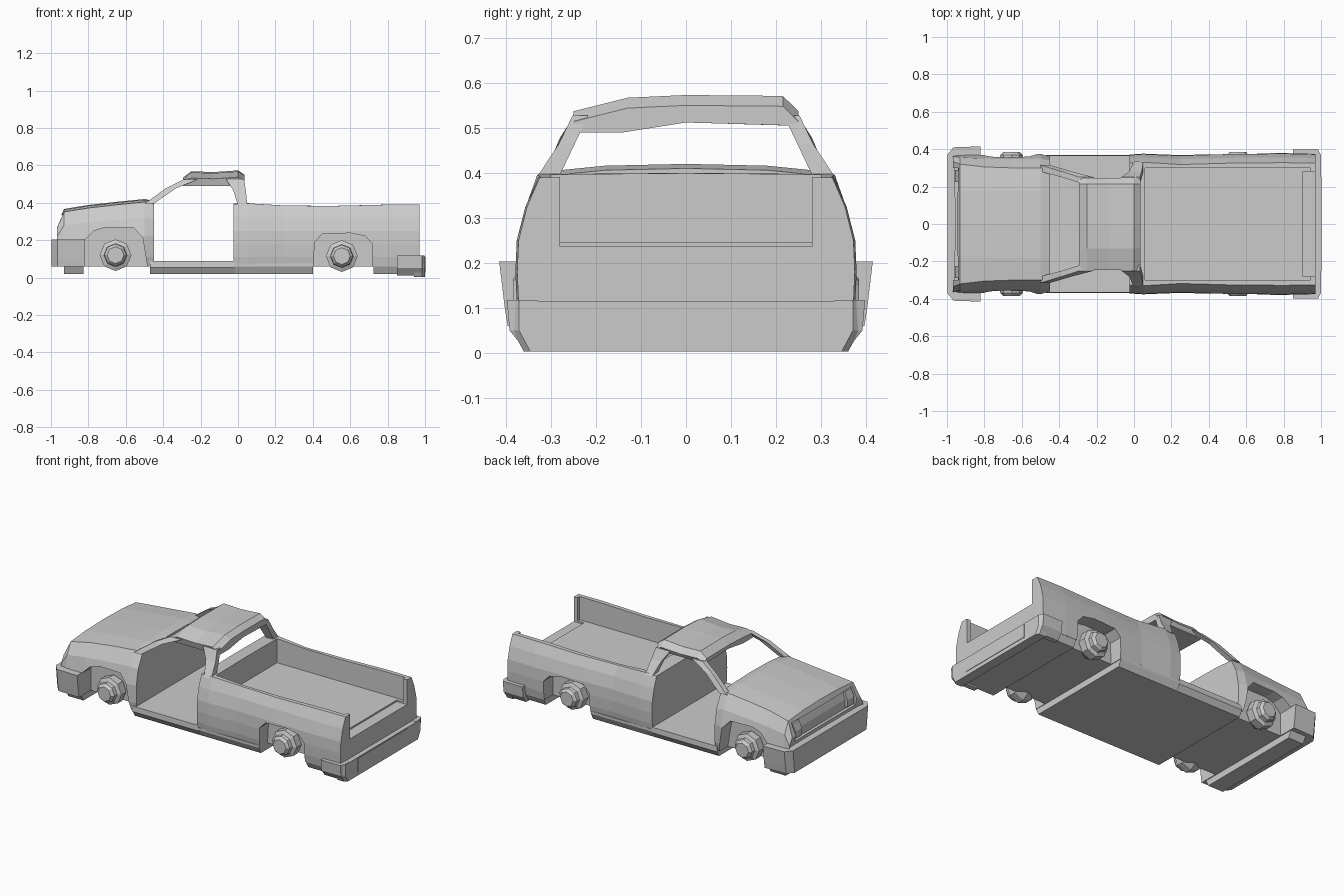
import bpy, bmesh, math

if "Cube" in bpy.data.objects:
    bpy.data.objects.remove(bpy.data.objects["Cube"])


def loft(name, rings):
    """Closed solid skinned through equal-length rings of 3D points."""
    bm = bmesh.new()
    vs = [[bm.verts.new(p) for p in r] for r in rings]
    n = len(rings[0])
    for a, b in zip(vs, vs[1:]):
        for i in range(n):
            j = (i + 1) % n
            bm.faces.new((a[i], a[j], b[j], b[i]))
    bm.faces.new(vs[0])
    bm.faces.new(vs[-1])
    bmesh.ops.recalc_face_normals(bm, faces=bm.faces)
    me = bpy.data.meshes.new(name)
    bm.to_mesh(me)
    bm.free()
    ob = bpy.data.objects.new(name, me)
    bpy.context.collection.objects.link(ob)
    return ob


def section(x, half):
    """Mirror a half outline (y, z) across y = 0 at station x."""
    return [(x, y, z) for y, z in half] + [(x, -y, z) for y, z in reversed(half) if y > 0]


def prism_y(name, pts, a, b):
    return loft(name, [[(x, y, z) for x, z in pts] for y in (a, b)])


def prism_z(name, half, levels):
    """Plan outline (x, y) mirrored in y; levels are (z, y scale)."""
    plan = half + [(x, -y) for x, y in reversed(half)]
    return loft(name, [[(x, y * s, z) for x, y in plan] for z, s in levels])


def box(name, x0, x1, y0, y1, z0, z1):
    return prism_y(name, [(x0, z0), (x1, z0), (x1, z1), (x0, z1)], y0, y1)


def cut(ob, cutter):
    m = ob.modifiers.new("cut", 'BOOLEAN')
    m.operation, m.solver, m.object = 'DIFFERENCE', 'EXACT', cutter
    cutter.hide_render = True
    bpy.context.view_layer.objects.active = ob
    bpy.ops.object.modifier_apply(modifier=m.name)
    bpy.data.objects.remove(cutter)


# Front body: hood, fenders and firewall
def nose_half(t, ys, yw):
    h = t - 0.06
    return [(0, t), (0.18, t - 0.004), (ys, t - 0.016), (0.5 * (ys + yw) + 0.012, 0.06 + h * 0.72),
            (yw, 0.06 + h * 0.45), (yw, 0.11), (yw - 0.01, 0.06), (0, 0.06)]


stations = [(-0.955, 0.21, 0.34, 0.365), (-0.968, 0.28, 0.335, 0.365), (-0.93, 0.367, 0.32, 0.368),
            (-0.80, 0.388, 0.305, 0.37), (-0.65, 0.405, 0.30, 0.37), (-0.50, 0.42, 0.30, 0.375),
            (-0.45, 0.41, 0.30, 0.36)]
front = loft("front_body", [section(x, nose_half(t, a, b)) for x, t, a, b in stations])
arch_f = [(-0.82, 0), (-0.82, 0.2), (-0.77, 0.25), (-0.71, 0.268), (-0.56, 0.268), (-0.51, 0.215), (-0.475, 0)]

# Rear body: cab back wall and open bed
def bed_half(yt, yw, t):
    return [(0, t), (yt, t - 0.003), (0.4 * yt + 0.6 * yw, 0.325), (yw, 0.25), (yw + 0.003, 0.18),
            (yw, 0.11), (yw - 0.008, 0.06), (0, 0.06)]


rear = loft("rear_body", [section(x, bed_half(a, b, t)) for x, a, b, t in (
    (-0.025, 0.325, 0.368, 0.395), (0.05, 0.33, 0.373, 0.40), (0.25, 0.318, 0.365, 0.388),
    (0.50, 0.325, 0.373, 0.386), (0.80, 0.328, 0.376, 0.393), (0.97, 0.325, 0.372, 0.393))])
arch_r = [(0.40, 0), (0.41, 0.19), (0.45, 0.232), (0.60, 0.238), (0.68, 0.222), (0.72, 0.18), (0.72, 0)]
cut(rear, box("bed_cutter", 0.06, 0.945, -0.30, 0.30, 0.246, 0.6))
cut(rear, box("tail_cutter", 0.9, 1.1, -0.28, 0.28, 0.236, 0.6))

# Wheel arches
for s in (1, -1):
    cut(front, prism_y("arch_cutter", arch_f, s * 0.28, s * 0.5))
    cut(rear, prism_y("arch_cutter", arch_r, s * 0.285, s * 0.5))

# Grille recess and headlights
cut(front, prism_y("grille_cutter", [(-1.1, 0.225), (-0.94, 0.225), (-0.94, 0.28), (-0.92, 0.335), (-1.1, 0.335)],
                   -0.30, 0.30))
for s in (1, -1):
    prism_y("headlight", [(-0.955, 0.235), (-0.93, 0.235), (-0.91, 0.325), (-0.938, 0.325), (-0.958, 0.28)],
            s * 0.225, s * 0.29)

# Cab floor with sills, and the lower rear body
sill = [(0.345, 0.02), (0.368, 0.055), (0.366, 0.088)]
loft("cab_floor", [section(x, sill) for x in (-0.47, -0.02)])
low = [(0.345, 0.02), (0.366, 0.06), (0.366, 0.075)]
loft("middle_underbody", [section(x, low) for x in (-0.02, 0.40)])
loft("rear_underbody", [section(x, low) for x in (0.725, 0.965)])
loft("front_valance", [section(x, low) for x in (-0.93, -0.825)])

# Roof, slightly dented on one side
roof = []
for x, t, w in ((-0.295, 0.532, 0.245), (-0.25, 0.566, 0.245), (-0.13, 0.562, 0.245),
                (0.0, 0.571, 0.25), (0.035, 0.548, 0.25)):
    e = t - 0.034 if t > 0.54 else t - 0.012
    roof.append([(x, -w, e), (x, -0.13, t - 0.004), (x, 0, t + 0.002), (x, 0.215, t), (x, w, e),
                 (x, w - 0.012, 0.505), (x, 0, 0.512), (x, -0.14, 0.49), (x, 0.012 - w, 0.49)])
loft("roof", roof)

# Pillars: stations are x front, x back, outer y, width, z
pillars = {
    "windshield_pillar": ((-0.50, -0.45, 0.315, 0.035, 0.395), (-0.385, -0.33, 0.28, 0.03, 0.478),
                          (-0.29, -0.215, 0.25, 0.03, 0.525)),
    "rear_pillar": ((-0.0, 0.05, 0.335, 0.05, 0.385), (-0.025, 0.042, 0.282, 0.035, 0.465),
                    (-0.065, 0.032, 0.252, 0.035, 0.528)),
}
for name, st in pillars.items():
    for s in (1, -1):
        loft(name, [[(a, s * y, z), (b, s * y, z), (b, s * (y - w), z), (a, s * (y - w), z)]
                    for a, b, y, w, z in st])

# Bumpers
prism_z("front_bumper", [(-0.82, 0.415), (-0.965, 0.41), (-0.998, 0.37)], [(0.06, 0.955), (0.10, 0.97), (0.203, 1)])
prism_z("rear_bumper", [(0.94, 0.375), (0.985, 0.375), (1.0, 0.36)], [(0.003, 0.96), (0.05, 1.03), (0.116, 1.03)])
box("rear_plate_panel", 0.99, 1.003, -0.25, 0.25, 0.027, 0.11)
for s in (1, -1):
    loft("rear_bumper_end", [[(0.85, s * 0.33, z), (0.85, s * y, z), (0.985, s * y, z), (0.997, s * (y - 0.03), z),
                              (0.997, s * 0.33, z)] for z, y in ((0.01, 0.36), (0.05, 0.392), (0.118, 0.398))])

# Wheel hubs (octagonal)
for x, z in ((-0.655, 0.12), (0.555, 0.115)):
    for s in (1, -1):
        loft("wheel_hub", [[(x + r * math.sin(k * math.pi / 4), s * y, z - r * math.cos(k * math.pi / 4))
                            for k in range(8)]
                           for r, y in ((0.06, 0.25), (0.085, 0.29), (0.085, 0.335), (0.062, 0.345),
                                        (0.06, 0.368), (0.045, 0.384))])
